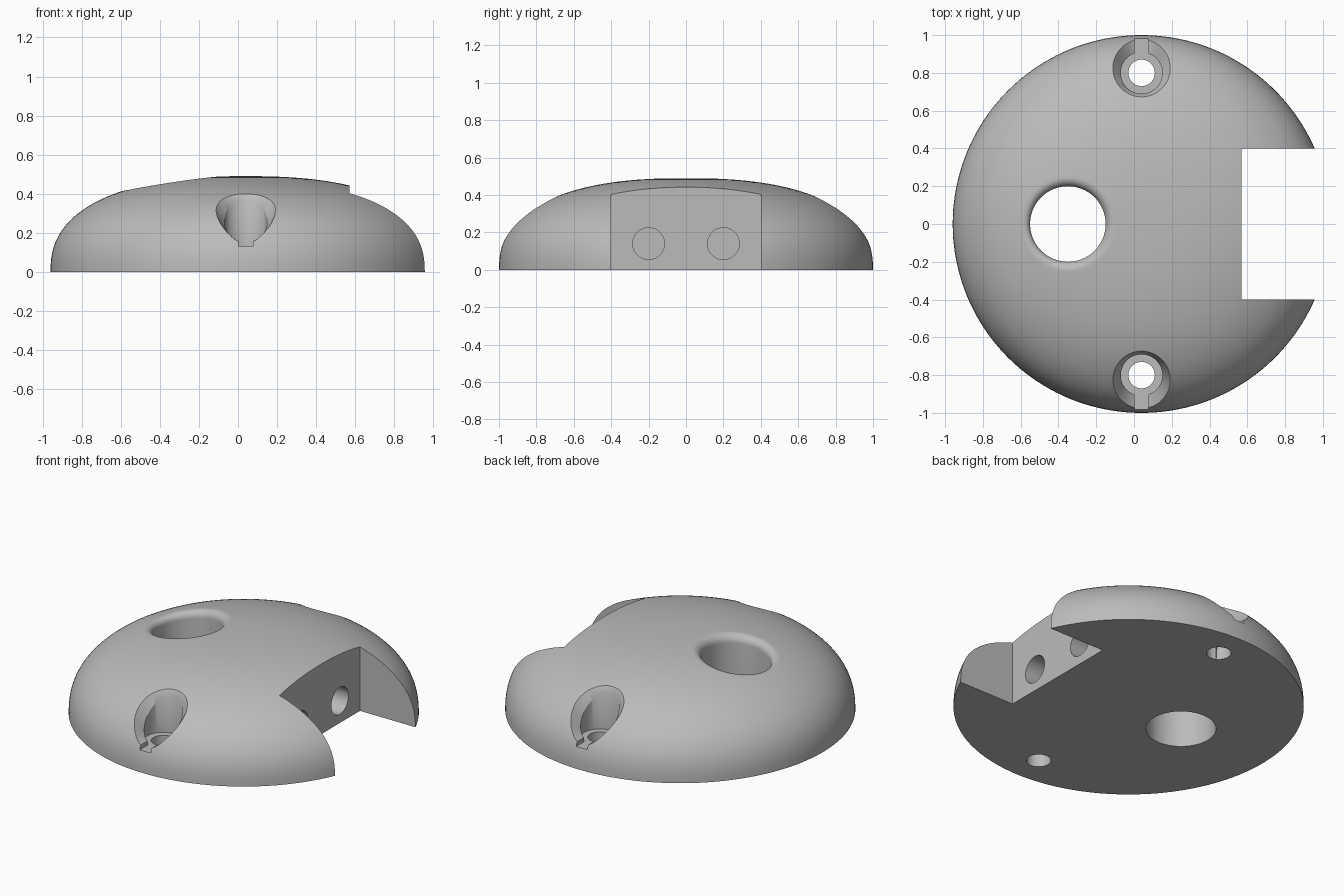
import bpy, bmesh
from math import sin, cos, pi, hypot

if "Cube" in bpy.data.objects:
    bpy.data.objects.remove(bpy.data.objects["Cube"])

CX, HEIGHT, POWER = 0.04, 0.49, 2.4   # dome centre, height, roundness
SEGS = 64


def dome_z(x, y):
    r = min(hypot(x - CX, y), 1)
    return HEIGHT * (1 - r ** POWER) ** (1 / POWER)


def circle(x, y, r, z, n=SEGS):
    """Ring of points; z is a height or a function of (x, y)."""
    pts = [(x + r * cos(2 * pi * i / n), y + r * sin(2 * pi * i / n)) for i in range(n)]
    return [(px, py, z(px, py) if callable(z) else z) for px, py in pts]


def loft(name, rings):
    """Closed solid through rings of equal point count."""
    bm = bmesh.new()
    loops = [[bm.verts.new(p) for p in ring] for ring in rings]
    for a, b in zip(loops, loops[1:]):
        for i in range(len(a)):
            j = (i + 1) % len(a)
            bm.faces.new((a[i], a[j], b[j], b[i]))
    for loop in (loops[0], loops[-1]):
        centre = bm.verts.new([sum(v.co[k] for v in loop) / len(loop) for k in range(3)])
        for i in range(len(loop)):
            bm.faces.new((loop[i], loop[(i + 1) % len(loop)], centre))
    bmesh.ops.recalc_face_normals(bm, faces=bm.faces[:])
    mesh = bpy.data.meshes.new(name)
    bm.to_mesh(mesh)
    bm.free()
    obj = bpy.data.objects.new(name, mesh)
    bpy.context.collection.objects.link(obj)
    return obj


def box(name, x0, x1, y0, y1, z0, z1):
    return loft(name, [[(x0, y0, z), (x1, y0, z), (x1, y1, z), (x0, y1, z)] for z in (z0, z1)])


# Dome body
STEPS = 32
angles = [pi / 2 * (1 - i / STEPS) for i in range(STEPS)]
body = loft("dome_body", [circle(CX, 0, sin(t) ** (2 / POWER), HEIGHT * max(cos(t), 0) ** (2 / POWER)
                                 if i else 0, 160) for i, t in enumerate(angles)])

cutters = []

# Rectangular notch and the two blind bores in its wall
cutters.append(box("notch_cutter", 0.57, 1.3, -0.4, 0.4, -0.2, 0.8))
for y in (-0.2, 0.2):
    bore = [[(x, y + py, 0.14 + pz) for px, py, pz in
             ((0, 0.085 * cos(2 * pi * i / 48), 0.085 * sin(2 * pi * i / 48)) for i in range(48))]
            for x in (0.27, 0.7)]
    cutters.append(loft("bore_cutter", bore))

# Large through hole with a rounded rim
FX, FR, FILLET = -0.35, 0.2, 0.05
rings = [circle(FX, 0, FR, -0.2)]
for k in range(9):
    t = pi / 2 * k / 8
    drop = FILLET * (1 - sin(t))
    rings.append(circle(FX, 0, FR + FILLET * (1 - cos(t)), lambda x, y, d=drop: dome_z(x, y) - d))
rings.append(circle(FX, 0, FR + FILLET, 0.8))
cutters.append(loft("large_hole_cutter", rings))

# Two screw pockets: through hole, counterbore, chamfered mouth and slot
FLOOR = 0.13
for s in (-1, 1):
    y = 0.8 * s
    cutters.append(loft("screw_hole_cutter", [circle(CX, y, 0.07, z) for z in (-0.2, 0.3)]))
    lip = lambda px, py: 0.37 - (abs(py) - 0.69)
    cutters.append(loft("pocket_cutter", [
        circle(CX, y, 0.11, FLOOR),
        circle(CX, y, 0.11, lip),
        circle(CX, 0.825 * s, 0.152, dome_z),
        circle(CX, 0.825 * s, 0.152, 0.8)]))
    ys = sorted((y, 1.2 * s))
    cutters.append(box("slot_cutter", CX - 0.038, CX + 0.038, ys[0], ys[1], FLOOR, 0.2))

# Apply the cuts
bpy.context.view_layer.objects.active = body
body.select_set(True)
for cutter in cutters:
    mod = body.modifiers.new("cut", "BOOLEAN")
    mod.operation, mod.solver, mod.object = "DIFFERENCE", "EXACT", cutter
    bpy.ops.object.modifier_apply(modifier=mod.name)
    bpy.data.objects.remove(cutter)

# Plain grey
grey = bpy.data.materials.new("plain_grey")
grey.use_nodes = True
colour = (0.5, 0.5, 0.5, 1)
grey.diffuse_color = colour
grey.node_tree.nodes["Principled BSDF"].inputs["Base Color"].default_value = colour
body.data.materials.clear()
body.data.materials.append(grey)
bpy.ops.object.shade_smooth_by_angle(angle=pi / 6)
